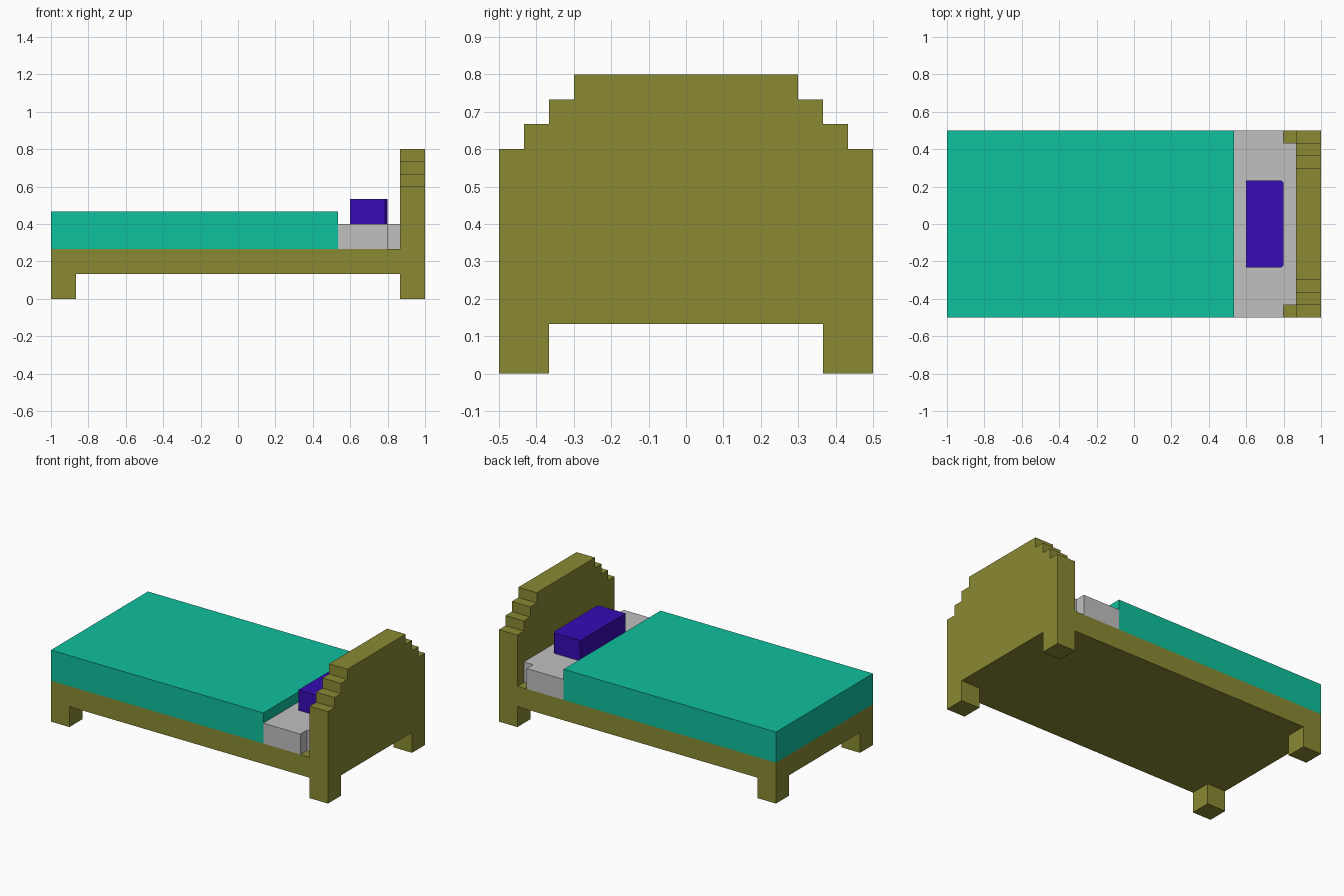
import bpy
import bmesh
from mathutils import Vector

cube = bpy.data.objects.get("Cube")
if cube:
    bpy.data.objects.remove(cube, do_unlink=True)

U = 1 / 15  # block size: the bed is 30 x 15 x 12 blocks


def material(name, srgb):
    lin = [((c / 255 + 0.055) / 1.055) ** 2.4 if c > 10 else c / 255 / 12.92 for c in srgb]
    m = bpy.data.materials.new(name)
    m.use_nodes = True
    m.diffuse_color = (*lin, 1)
    m.node_tree.nodes["Principled BSDF"].inputs["Base Color"].default_value = (*lin, 1)
    return m


wood = material("olive wood", (138, 138, 52))
teal = material("teal blanket", (15, 192, 157))
grey = material("grey sheet", (192, 192, 192))
purple = material("purple pillow", (54, 12, 181))


def prism(name, points, push, mat):
    """Extrude a closed outline (in blocks) along a vector."""
    bm = bmesh.new()
    face = bm.faces.new([bm.verts.new(Vector(p) * U) for p in points])
    ext = bmesh.ops.extrude_face_region(bm, geom=[face], use_keep_orig=True)
    moved = [g for g in ext["geom"] if isinstance(g, bmesh.types.BMVert)]
    bmesh.ops.translate(bm, verts=moved, vec=Vector(push) * U)
    bmesh.ops.recalc_face_normals(bm, faces=bm.faces)
    mesh = bpy.data.meshes.new(name)
    bm.to_mesh(mesh)
    bm.free()
    mesh.materials.append(mat)
    ob = bpy.data.objects.new(name, mesh)
    bpy.context.collection.objects.link(ob)
    return ob


def box(name, lo, hi, mat):
    (x0, y0, z0), (x1, y1, z1) = lo, hi
    return prism(name, [(x0, y0, z0), (x1, y0, z0), (x1, y1, z0), (x0, y1, z0)],
                 (0, 0, z1 - z0), mat)


def mirrored(half):
    """Complete an outline of (a, y) pairs by reflecting it across y = 0."""
    return half + [(a, -y) for a, y in reversed(half)]


# Headboard with stepped top and its two legs, outline as (z, y)
head = mirrored([(2, 5.5), (0, 5.5), (0, 7.5), (9, 7.5), (9, 6.5), (10, 6.5),
                 (10, 5.5), (11, 5.5), (11, 4.5), (12, 4.5)])
prism("headboard", [(13, y, z) for z, y in head], (2, 0, 0), wood)

# Bed base and foot legs
box("bed_base", (-15, -7.5, 2), (13, 7.5, 4), wood)
for side, y in (("left", 5.5), ("right", -7.5)):
    box("foot_leg_" + side, (-15, y, 0), (-13, y + 2, 2), wood)

# Blanket
box("blanket", (-15, -7.5, 4), (8, 7.5, 7), teal)

# Mattress with notched corners beside the headboard, outline as (x, y)
sheet = mirrored([(8, 7.5), (12, 7.5), (12, 6.5), (13, 6.5)])
prism("mattress", [(x, y, 4) for x, y in sheet], (0, 0, 2), grey)

# Pillow with two slightly cut corners
pillow = mirrored([(9, 3.5), (11.8, 3.5), (12, 3.3)])
prism("pillow", [(x, y, 6) for x, y in pillow], (0, 0, 2), purple)
